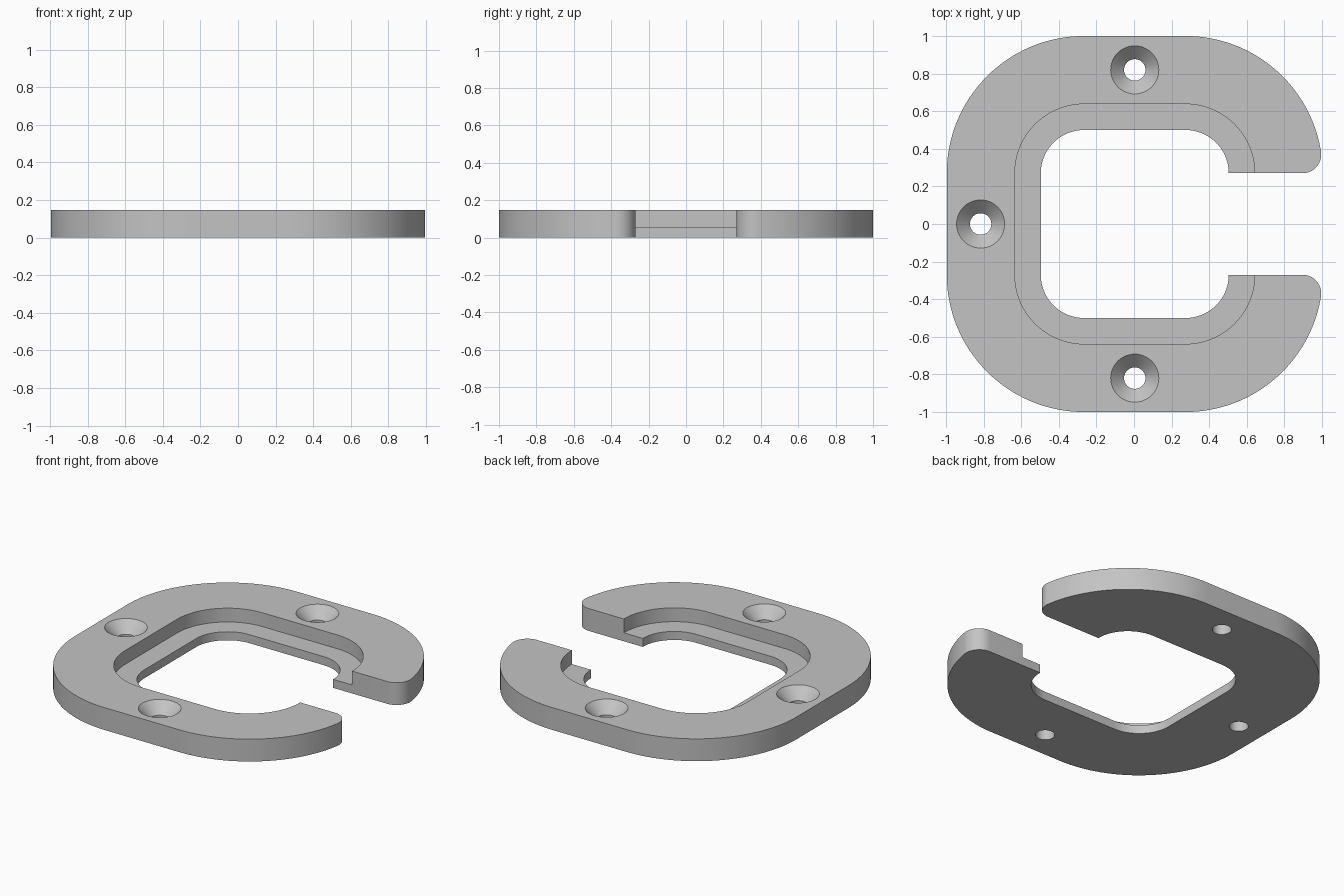
import bpy, bmesh
from math import cos, sin, pi, sqrt, atan2
from mathutils import Vector

THICK = 0.147      # plate thickness
LEDGE = 0.056      # height of the recessed ledge
CORE = 0.27        # all corner arcs share centres at (+-CORE, +-CORE)
TIP = 0.10         # rounding of the open ends
SHIFT = 0.004      # centres the open shape on x

cube = bpy.data.objects.get("Cube")
if cube:
    bpy.data.objects.remove(cube, do_unlink=True)

grey = bpy.data.materials.new("grey")
grey.use_nodes = True
colour = (0.55, 0.55, 0.55, 1)
grey.diffuse_color = colour
grey.node_tree.nodes["Principled BSDF"].inputs["Base Color"].default_value = colour


def arc(cx, cy, r, a0, a1, n=24):
    angles = [a0 + (a1 - a0) * i / n for i in range(n + 1)]
    return [(cx + r * cos(a), cy + r * sin(a)) for a in angles]


def make_object(name, bm):
    bmesh.ops.recalc_face_normals(bm, faces=bm.faces)
    mesh = bpy.data.meshes.new(name)
    bm.to_mesh(mesh)
    bm.free()
    mesh.materials.append(grey)
    obj = bpy.data.objects.new(name, mesh)
    bpy.context.collection.objects.link(obj)
    return obj


def prism(name, outline, z0, z1):
    bm = bmesh.new()
    face = bm.faces.new([bm.verts.new((x + SHIFT, y, z0)) for x, y in outline])
    up = bmesh.ops.extrude_face_region(bm, geom=[face])["geom"]
    bmesh.ops.translate(bm, vec=(0, 0, z1 - z0),
                        verts=[v for v in up if isinstance(v, bmesh.types.BMVert)])
    return make_object(name, bm)


def lathe(name, x, y, profile, n=48):
    # solid of revolution from (radius, z) pairs
    bm = bmesh.new()
    rings = [[bm.verts.new((x + SHIFT + r * cos(2 * pi * i / n),
                            y + r * sin(2 * pi * i / n), z)) for i in range(n)]
             for r, z in profile]
    for a, b in zip(rings, rings[1:]):
        for i in range(n):
            j = (i + 1) % n
            bm.faces.new((a[i], a[j], b[j], b[i]))
    bm.faces.new(rings[0])
    bm.faces.new(rings[-1])
    return make_object(name, bm)


# C-shaped plate: upper half outline, then mirrored for the lower half
big = 1 - CORE
tip_x = CORE + sqrt((big - TIP) ** 2 - TIP ** 2)
touch = atan2(TIP, tip_x - CORE)
half = arc(CORE, CORE, 0.5 - CORE, pi / 2, 0)
half = arc(-CORE, CORE, 0.5 - CORE, pi, pi / 2) + half
half += arc(tip_x, CORE + TIP, TIP, -pi / 2, touch, 16)
half += arc(CORE, CORE, big, touch, pi / 2, 32)[1:]
half += arc(-CORE, CORE, big, pi / 2, pi, 32)
plate = prism("ring_plate", half + [(x, -y) for x, y in reversed(half)], 0, THICK)

# Recess that leaves the inner ledge
r = 0.638 - CORE
pocket = []
for k, (sx, sy) in enumerate([(1, 1), (-1, 1), (-1, -1), (1, -1)]):
    pocket += arc(sx * CORE, sy * CORE, r, k * pi / 2, (k + 1) * pi / 2)
cutters = [prism("recess_cutter", pocket, LEDGE, THICK + 0.1)]

# Countersunk screw holes
hole, sink, over = 0.057, 0.128, 0.02
profile = [(hole, -over), (hole, THICK - (sink - hole)), (sink, THICK),
           (sink + over, THICK + over)]
for x, y in [(0, 0.82), (0, -0.82), (-0.82, 0)]:
    cutters.append(lathe("screw_hole_cutter", x, y, profile))

bpy.ops.object.select_all(action='DESELECT')
plate.select_set(True)
bpy.context.view_layer.objects.active = plate
for cutter in cutters:
    mod = plate.modifiers.new("cut", 'BOOLEAN')
    mod.operation = 'DIFFERENCE'
    mod.solver = 'EXACT'
    mod.object = cutter
    bpy.ops.object.modifier_apply(modifier=mod.name)
    bpy.data.objects.remove(cutter, do_unlink=True)

bpy.ops.object.shade_smooth_by_angle(angle=pi / 6)
